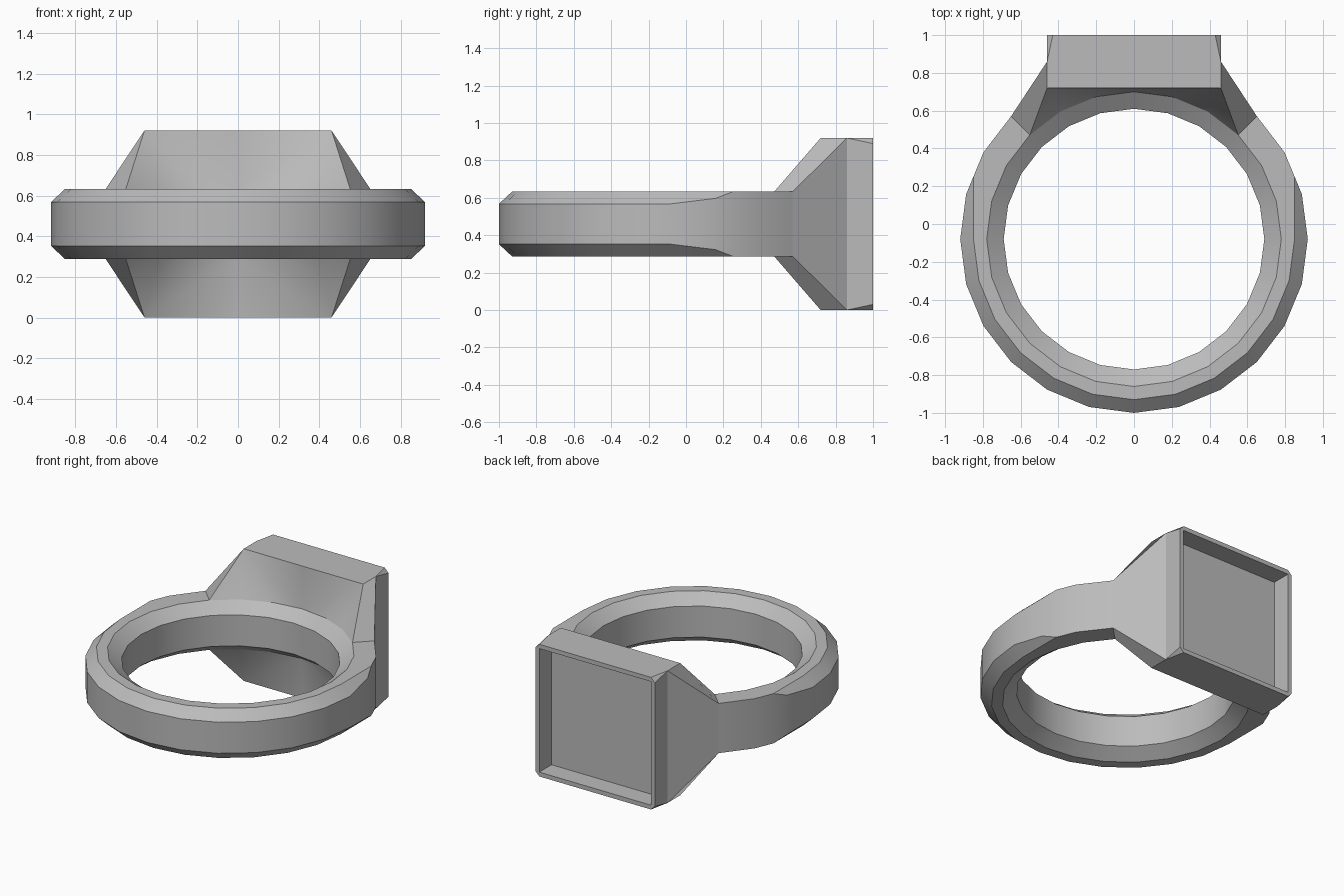
import bpy, bmesh
from math import sin, cos, radians
from mathutils import Vector

cube = bpy.data.objects.get("Cube")
if cube:
    bpy.data.objects.remove(cube, do_unlink=True)

metal = bpy.data.materials.new("grey_metal")
metal.use_nodes = True
grey = (0.5, 0.5, 0.5, 1)
metal.diffuse_color = grey
metal.node_tree.nodes["Principled BSDF"].inputs["Base Color"].default_value = grey

CENTRE_Y, MID_Z = -0.08, 0.46
R_OUT, R_SHOULDER, R_TOP, R_IN = 0.92, 0.85, 0.78, 0.69
H_EDGE, H_TOP = 0.108, 0.173      # half heights of the band
HEAD, FRONT, WAIST, BACK = 0.46, 0.72, 0.86, 1.0


def polar(angle, r, h):
    a = radians(angle)
    return Vector((r * cos(a), CENTRE_Y + r * sin(a), h))


def build(name, faces):
    """Make one quarter from its faces, then mirror it in x and z."""
    bm = bmesh.new()
    for points in faces:
        bm.faces.new([bm.verts.new(p) for p in points])
    bmesh.ops.remove_doubles(bm, verts=bm.verts, dist=0.0005)
    for axis in (0, 2):
        geom = bm.verts[:] + bm.edges[:] + bm.faces[:]
        copy = bmesh.ops.duplicate(bm, geom=geom)["geom"]
        for v in copy:
            if isinstance(v, bmesh.types.BMVert):
                v.co[axis] *= -1
        bmesh.ops.reverse_faces(
            bm, faces=[f for f in copy if isinstance(f, bmesh.types.BMFace)])
        bmesh.ops.remove_doubles(bm, verts=bm.verts, dist=0.0005)
    bmesh.ops.recalc_face_normals(bm, faces=bm.faces)
    mesh = bpy.data.meshes.new(name)
    bm.to_mesh(mesh)
    bm.free()
    mesh.materials.append(metal)
    obj = bpy.data.objects.new(name, mesh)
    obj.location.z = MID_Z
    bpy.context.collection.objects.link(obj)
    bpy.ops.object.select_all(action="DESELECT")
    obj.select_set(True)
    bpy.context.view_layer.objects.active = obj
    bpy.ops.object.shade_smooth_by_angle(angle=radians(30))


# Band: sections from inner wall over the top to the outer wall
def section(angle):
    inner = [polar(angle, R_IN, 0), polar(angle, R_IN, H_EDGE), polar(angle, R_TOP, H_TOP)]
    if angle > 45:                       # only the bore runs behind the head
        return inner
    shoulder = polar(angle, R_SHOULDER, H_TOP)
    outer = polar(angle, R_OUT, H_EDGE)
    if angle == 15:                      # chamfer runs straight off the side
        t = (R_OUT - outer.x) / (R_OUT - R_SHOULDER)
        shoulder.x, shoulder.y = R_SHOULDER, outer.y
        outer.z += t * (H_TOP - H_EDGE)
    elif angle > 15:
        outer.z = H_TOP
        shoulder = outer.copy()
    return inner + [shoulder, outer, polar(angle, R_OUT, 0)]


sections = [section(a) for a in range(-90, 91, 15)]
# Extra section where the chamfer fades out
low, high = polar(15, R_OUT, 0), polar(30, R_OUT, 0)
fade = (low.x - R_SHOULDER) / (low.x - high.x)
extra = [p.lerp(q, fade) for p, q in zip(section(15), section(30))]
extra[4].z = H_TOP
extra[3] = extra[4].copy()
sections.insert(8, extra)

band = []
for s, t in zip(sections, sections[1:]):
    for i in range(min(len(s), len(t)) - 1):
        corners = []
        for p in (s[i], s[i + 1], t[i + 1], t[i]):
            if all((p - q).length > 0.0005 for q in corners):
                corners.append(p)
        if len(corners) > 2:
            band.append(corners)
build("ring_band", band)

# Square head: flared shoulders, tapered corner cuts and recessed back
CUT, LIP, FLOOR = 0.43, 0.43, 0.865
outer, inner = polar(45, R_OUT, H_TOP), polar(45, R_TOP, H_TOP)
outer_mid = polar(45, R_OUT, 0)
front = (HEAD, FRONT, HEAD)
waist, waist_mid = (HEAD, WAIST, HEAD), (HEAD, WAIST, 0)
cut_side, cut_top = (HEAD, BACK, CUT), (CUT, BACK, HEAD)
side_mid, top_mid = (HEAD, BACK, 0), (0, BACK, HEAD)
front_mid = (0, FRONT, HEAD)
lip, lip_side, lip_top = (LIP, BACK, LIP), (LIP, BACK, 0), (0, BACK, LIP)
deep, deep_side, deep_top = (LIP, FLOOR, LIP), (LIP, FLOOR, 0), (0, FLOOR, LIP)
arc = [polar(a, R_TOP, H_TOP) for a in (45, 60, 75, 90)]
head = [
    [outer_mid, outer, waist, waist_mid],
    [outer, inner, front, waist],
    [arc[-1], front_mid, front],
    [front, front_mid, top_mid, cut_top, waist],
    [waist_mid, waist, cut_side, side_mid],
    [waist, cut_top, cut_side],
    [side_mid, cut_side, lip, lip_side],
    [cut_side, cut_top, lip],
    [cut_top, top_mid, lip_top, lip],
    [lip_side, lip, deep, deep_side],
    [lip, lip_top, deep_top, deep],
    [deep_side, deep, deep_top, (0, FLOOR, 0)],
]
head += [[p, q, front] for p, q in zip(arc, arc[1:])]
build("ring_head", head)
